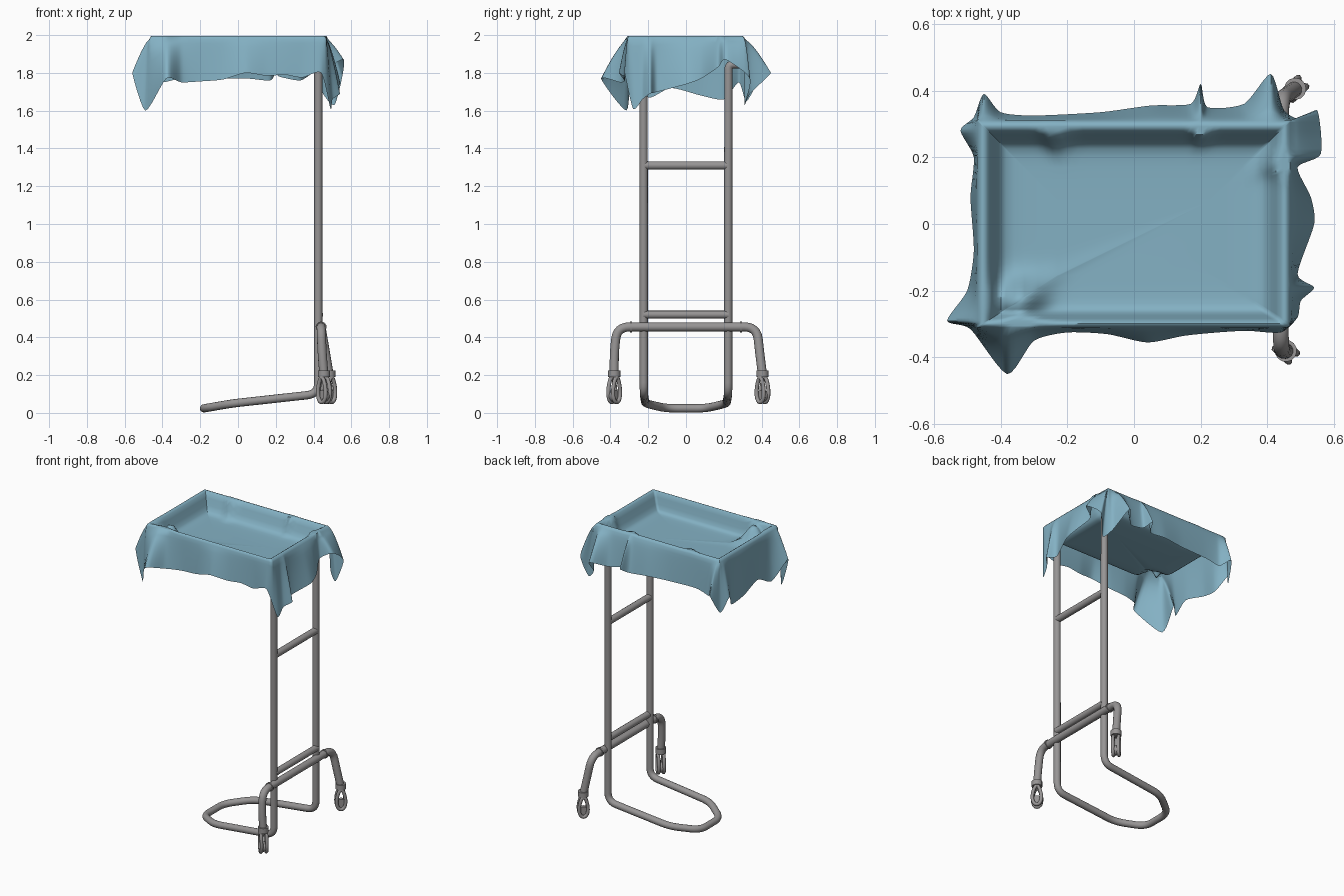
import bpy, bmesh, math
from mathutils import Vector

if "Cube" in bpy.data.objects:
    bpy.data.objects.remove(bpy.data.objects["Cube"])


def material(name, col):
    m = bpy.data.materials.new(name)
    m.diffuse_color = (*col, 1)
    m.use_nodes = True
    m.node_tree.nodes["Principled BSDF"].inputs["Base Color"].default_value = m.diffuse_color
    return m


METAL = material("grey metal", (0.31, 0.30, 0.30))
CLOTH = material("blue cloth", (0.23, 0.44, 0.55))


def finish(name, bm, mat, angle=50):
    me = bpy.data.meshes.new(name)
    bm.to_mesh(me)
    bm.free()
    ob = bpy.data.objects.new(name, me)
    bpy.context.collection.objects.link(ob)
    me.materials.append(mat)
    bpy.ops.object.select_all(action='DESELECT')
    ob.select_set(True)
    bpy.context.view_layer.objects.active = ob
    bpy.ops.object.shade_smooth_by_angle(angle=math.radians(angle))
    return ob


def rounded(pts, rad, steps=6):
    """Path with its inner corners rounded."""
    pts = [Vector(p) for p in pts]
    out = [pts[0]]
    for a, b, c in zip(pts, pts[1:], pts[2:]):
        r = min(rad, (a - b).length * .48, (c - b).length * .48)
        p, q = b + (a - b).normalized() * r, b + (c - b).normalized() * r
        for i in range(steps + 1):
            t = i / steps
            out.append(p * (1 - t) ** 2 + b * 2 * t * (1 - t) + q * t * t)
    return out + [pts[-1]]


def tube(name, pts, r, rad=0, closed=False, sides=14):
    path = rounded(pts, rad) if rad else [Vector(p) for p in pts]
    bm = bmesh.new()
    n = len(path)
    rings, side = [], None
    for i, p in enumerate(path):
        a = path[(i - 1) % n] if closed or i else p
        b = path[(i + 1) % n] if closed or i < n - 1 else p
        d = (b - a).normalized()
        if side is None:
            side = d.orthogonal()
        side = (side - d * side.dot(d)).normalized()
        up = d.cross(side)
        rings.append([bm.verts.new(p + (side * math.cos(k * math.tau / sides)
                      + up * math.sin(k * math.tau / sides)) * r) for k in range(sides)])
    for i in range(n if closed else n - 1):
        A, B = rings[i], rings[(i + 1) % n]
        for k in range(sides):
            j = (k + 1) % sides
            bm.faces.new((A[k], A[j], B[j], B[k]))
    if not closed:
        bm.faces.new(rings[0][::-1])
        bm.faces.new(rings[-1])
    bmesh.ops.recalc_face_normals(bm, faces=bm.faces)
    return finish(name, bm, METAL)


# Main frame: two posts and the base loop, one bent tube
half = [(.425, .285, 1.845), (.425, .225, 1.845), (.425, .223, .10), (-.03, .215, .05), (-.18, .105, .024)]
tube("main_frame", half + [(x, -y, z) for x, y, z in half[::-1]], .022, .06)

# Cross bars and the wheel axle
tube("upper_cross_bar", [(.425, -.225, 1.31), (.425, .225, 1.31)], .022)
tube("lower_cross_bar", [(.43, -.225, .52), (.43, .225, .52)], .021)
ends = {"left": (.455, -.38), "right": (.483, .405)}
(lx, ly), (rx, ry) = ends["left"], ends["right"]
tube("axle", [(lx, ly, .20), (lx - .01, ly, .32), (.44, ly + .015, .455), (.44, ry - .03, .455),
              (rx - .02, ry - .015, .32), (rx, ry, .20)], .024, .09)

# Casters: collar, looped fork and wheel
for label, (cx, cy) in ends.items():
    s = math.copysign(1, cy)
    tube(f"{label}_axle_collar", [(.44, s * .285, .455), (.44, s * .297, .455)], .029)
    tube(f"{label}_caster_collar", [(cx, cy, .19), (cx, cy, .225)], .033)
    u = Vector((math.cos(.75), s * math.sin(.75), 0))
    w = Vector((-u.y, u.x, 0))
    for k in (-1, 1):
        loop = []
        for i in range(24):
            a = i * math.tau / 24
            wide = .027 * math.sin(a) * (1 - .25 * math.cos(a))
            loop.append(Vector((cx, cy, .122 + .066 * math.cos(a))) + u * wide + w * k * .017)
        tube(f"{label}_caster_fork", loop, .011, closed=True, sides=8)
    c = Vector((cx, cy, .09))
    tube(f"{label}_caster_wheel", [c - w * .012, c + w * .012], .032, sides=20)

# Draped cloth: hem points, anticlockwise from the front left
HEM = [(-.30, -.35, 1.75), (-.20, -.325, 1.755), (-.08, -.33, 1.765), (.04, -.355, 1.80),
       (.15, -.335, 1.785), (.25, -.325, 1.79), (.34, -.32, 1.775), (.44, -.325, 1.80),
       (.49, -.28, 1.61), (.50, -.23, 1.66), (.54, -.19, 1.69), (.49, -.15, 1.70),
       (.54, 0, 1.74), (.53, .08, 1.77), (.49, .17, 1.83), (.56, .21, 1.87),
       (.55, .34, 1.77), (.51, .31, 1.63), (.45, .34, 1.69), (.41, .45, 1.80),
       (.33, .36, 1.76), (.22, .35, 1.78), (.20, .42, 1.80), (.17, .36, 1.76),
       (.05, .355, 1.77), (-.10, .335, 1.77), (-.30, .325, 1.77), (-.40, .335, 1.75),
       (-.45, .39, 1.78), (-.48, .32, 1.65), (-.52, .28, 1.75), (-.48, .20, 1.66),
       (-.49, .08, 1.68), (-.48, -.08, 1.72), (-.50, -.20, 1.67), (-.56, -.29, 1.80),
       (-.49, -.315, 1.60), (-.38, -.45, 1.77)]
RX, RY, SUB = .468, .31, 6


def spline(pts):
    out, n = [], len(pts)
    P = [Vector(p) for p in pts]
    for i in range(n):
        a, b, c, d = (P[(i + k) % n] for k in (-1, 0, 1, 2))
        for j in range(SUB):
            t = j / SUB
            # Softened tangents keep the folds from overshooting
            m, q = (c - a) * .35, (d - b) * .35
            out.append(b * (2*t**3 - 3*t*t + 1) + m * (t**3 - 2*t*t + t)
                       + c * (3*t*t - 2*t**3) + q * (t**3 - t*t))
    return out


def fold(x, y):
    """Raised wrinkles inside the tray: place, spread, height."""
    return sum(h * math.exp(-((x - a) ** 2 + (y - b) ** 2) / (r * r)) for a, b, r, h in
               ((-.34, -.23, .06, .12), (-.24, .26, .03, .06), (.2, .27, .025, .05), (.43, .18, .035, .07)))


hem = spline(HEM)
rim = [Vector((max(-RX, min(RX, p.x)), max(-RY, min(RY, p.y)), 1.98)) for p in hem]
rows = []
for i in range(9, 0, -1):
    t = i / 9
    row = []
    for r, h in zip(rim, hem):
        v = r.lerp(h, t)
        f = t ** .75
        v.x, v.y = r.x + (h.x - r.x) * f, r.y + (h.y - r.y) * f
        row.append(v)
    rows.append(row)
for d, z in ((0, 1.98), (.008, 1.993), (.018, 1.996), (.03, 1.988), (.042, 1.96), (.056, 1.92), (.07, 1.892),
             (.085, 1.88), (.11, 1.875), (.14, 1.873), (.18, 1.872), (.24, 1.871)):
    row = []
    for r in rim:
        x = r.x * (1 - d / RX)
        y = r.y * (1 - d * (.65 if r.y < 0 else 1) / RY)
        row.append(Vector((x, y, max(z, min(1.995, z + fold(x, y))))))
    rows.append(row)

bm = bmesh.new()
grid = [[bm.verts.new(p) for p in row] for row in rows]
n = len(hem)
for A, B in zip(grid, grid[1:]):
    for k in range(n):
        j = (k + 1) % n
        bm.faces.new((A[k], A[j], B[j], B[k]))
bm.faces.new(grid[-1])
bmesh.ops.remove_doubles(bm, verts=bm.verts, dist=.0005)
for f in bm.faces:
    f.normal_update()
finish("draped_cloth", bm, CLOTH, 70)
